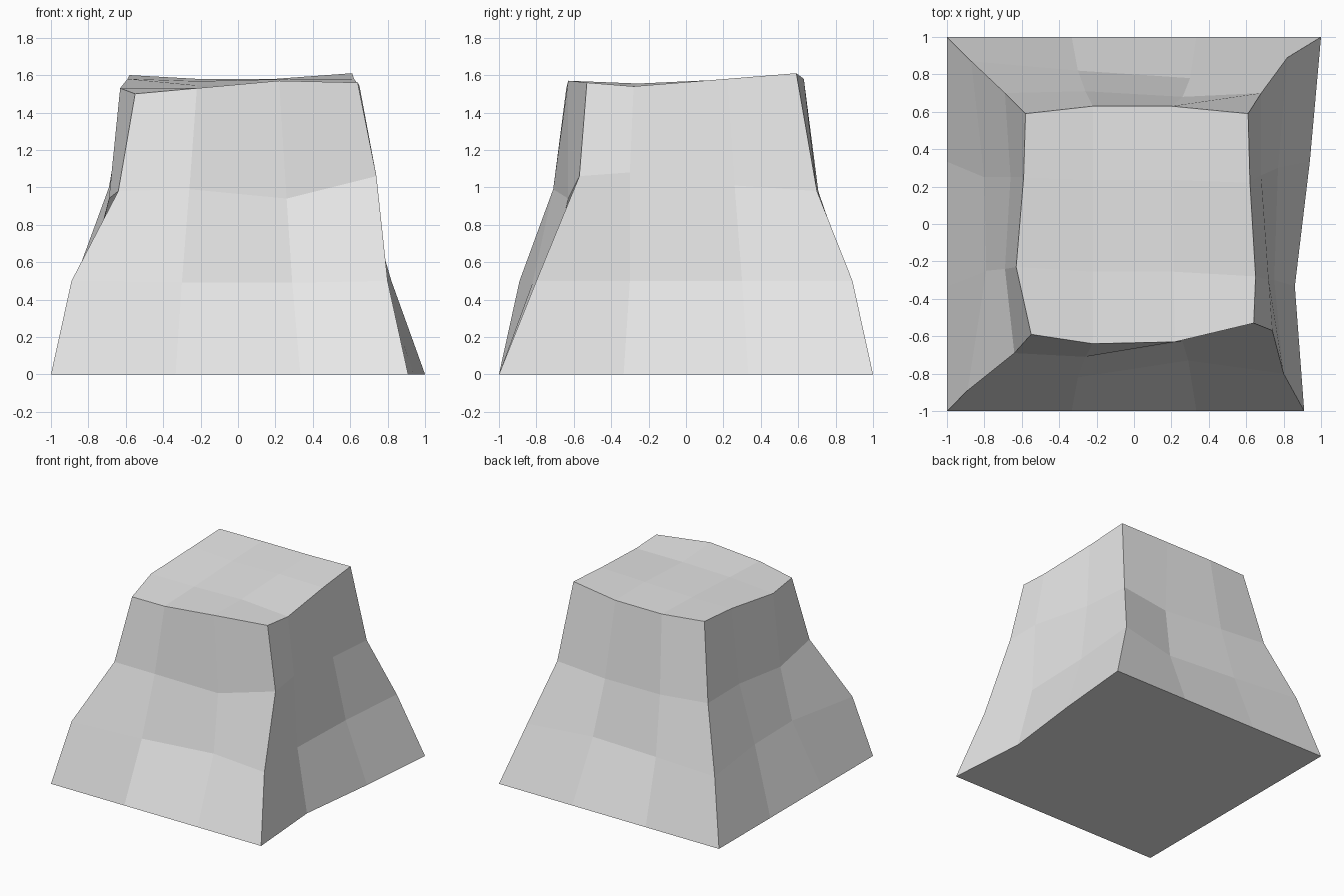
import bpy
import bmesh

# Remove the default cube only
default_cube = bpy.data.objects.get("Cube")
if default_cube:
    bpy.data.objects.remove(default_cube, do_unlink=True)


def make_material(name, colour):
    material = bpy.data.materials.new(name)
    material.use_nodes = True
    material.diffuse_color = colour
    shader = material.node_tree.nodes["Principled BSDF"]
    shader.inputs["Base Color"].default_value = colour
    shader.inputs["Roughness"].default_value = 0.9
    return material


# Each ring runs counter-clockwise from the front corner at -x,
# with three segments along every side.
third = 1 / 3
foot_ring = [
    (-1, -1, 0), (-third, -1, 0), (third, -1, 0),
    (.91, -1, 0), (.86, -third, 0), (.94, third, 0),
    (1, 1, 0), (third, 1, 0), (-third, 1, 0),
    (-1, 1, 0), (-1, third, 0), (-1, -third, 0),
]
lower_ring = [
    (-.89, -.89, .5), (-.3, -.82, .49), (.29, -.73, .49),
    (.8, -.8, .5), (.75, -.3, .5), (.77, .3, .5),
    (.82, .89, .5), (.3, .78, .49), (-.3, .82, .5),
    (-.87, .87, .51), (-.8, .25, .52), (-.79, -.25, .52),
]
upper_ring = [
    (-.64, -.69, .98), (-.26, -.71, .99), (.26, -.63, .94),
    (.74, -.57, 1.06), (.72, -.3, 1.08), (.68, .26, 1.01),
    (.68, .7, .98), (.26, .68, .94), (-.26, .71, .96),
    (-.69, .7, 1), (-.66, .25, .98), (-.69, -.24, .94),
]
crown_ring = [
    (-.55, -.59, 1.5), (-.22, -.64, 1.53), (.22, -.63, 1.57),
    (.64, -.53, 1.56), (.65, -.28, 1.54), (.62, .22, 1.58),
    (.61, .59, 1.61), (.2, .63, 1.58), (-.22, .63, 1.58),
    (-.58, .59, 1.6), (-.59, .25, 1.58), (-.63, -.23, 1.53),
]


def bridge(bm, below, above):
    """Join two rings of equal length with a band of quads."""
    count = len(below)
    for i in range(count):
        j = (i + 1) % count
        bm.faces.new((below[i], below[j], above[j], above[i]))


def cap_grid(bm, ring):
    """Fill a twelve-point ring with a three by three grid of quads."""
    inner = []
    for front, back, left, right in ((1, 8, 11, 4), (2, 7, 11, 4),
                                     (2, 7, 10, 5), (1, 8, 10, 5)):
        across = (ring[front].co + ring[back].co) / 2
        along = (ring[left].co + ring[right].co) / 2
        height = (across.z + along.z) / 2
        inner.append(bm.verts.new((across.x, along.y, height)))
    for side in range(4):
        corner = side * 3
        here, following = inner[side], inner[(side + 1) % 4]
        bm.faces.new((ring[corner - 1], ring[corner], ring[corner + 1], here))
        bm.faces.new((ring[corner + 1], ring[corner + 2], following, here))
    bm.faces.new(inner)


# Faceted boulder: stacked rings, gridded crown, flat underside
bm = bmesh.new()
rings = [[bm.verts.new(point) for point in ring]
         for ring in (foot_ring, lower_ring, upper_ring, crown_ring)]
for below, above in zip(rings, rings[1:]):
    bridge(bm, below, above)
cap_grid(bm, rings[-1])
bm.faces.new(list(reversed(rings[0])))
bmesh.ops.recalc_face_normals(bm, faces=bm.faces[:])

mesh = bpy.data.meshes.new("boulder")
bm.to_mesh(mesh)
bm.free()
mesh.materials.append(make_material("stone_grey", (0.8, 0.8, 0.8, 1)))
boulder = bpy.data.objects.new("boulder", mesh)
bpy.context.collection.objects.link(boulder)
